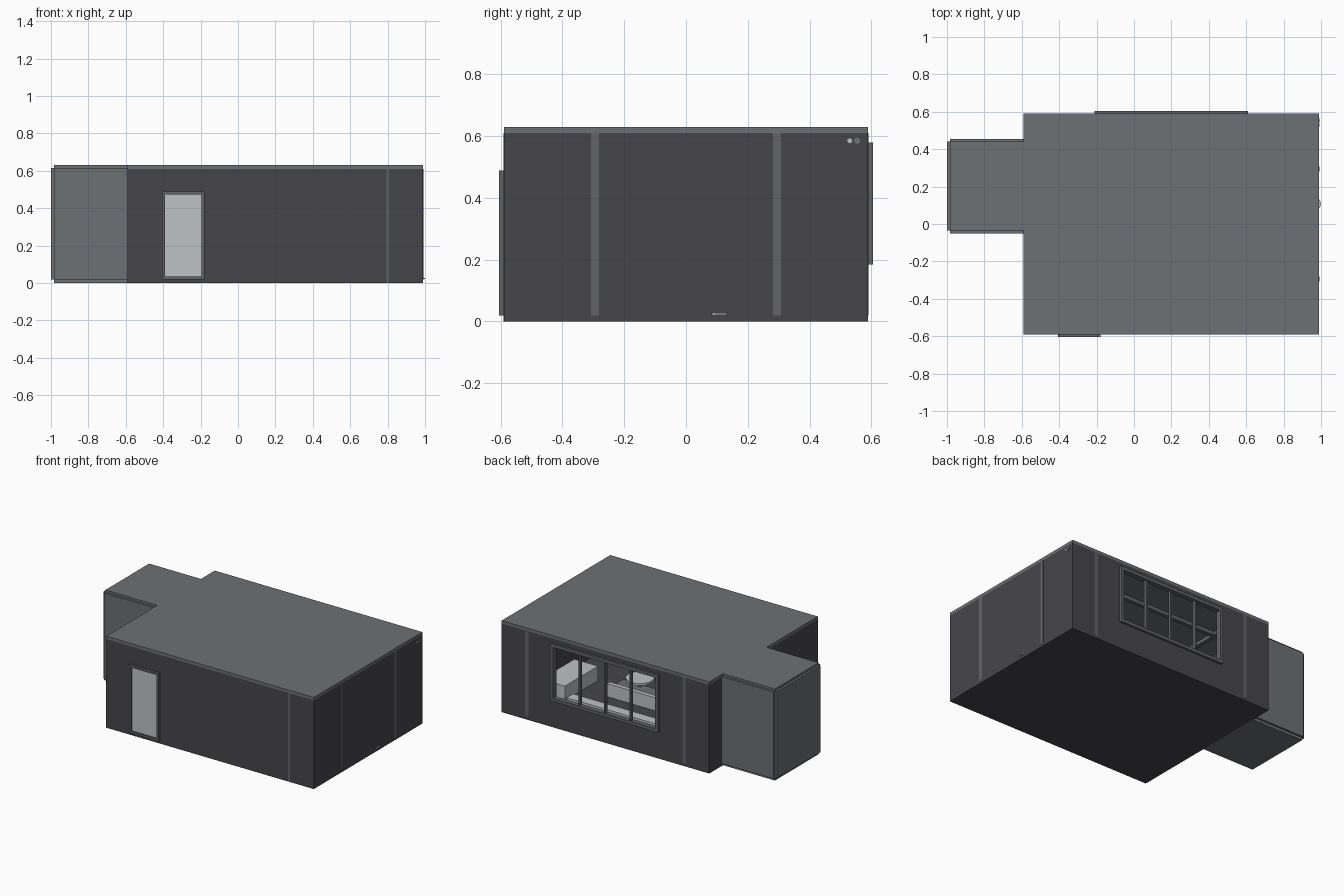
import bpy
import math

old = bpy.data.objects.get("Cube")
if old:
    bpy.data.objects.remove(old, do_unlink=True)


def material(name, r, g, b):
    m = bpy.data.materials.new(name)
    m.use_nodes = True
    m.diffuse_color = (r, g, b, 1)
    bsdf = next(n for n in m.node_tree.nodes if n.type == 'BSDF_PRINCIPLED')
    bsdf.inputs["Base Color"].default_value = (r, g, b, 1)
    return m


DARK = material("dark wall", 0.062, 0.06, 0.068)
GREY = material("panel grey", 0.152, 0.164, 0.174)
TRIM = material("trim grey", 0.12, 0.125, 0.13)
LIGHT = material("light grey", 0.52, 0.54, 0.55)


def finish(ob, name, mat):
    ob.name = name
    ob.data.materials.append(mat)
    return ob


def box(name, x, y, z, mat):
    """Box from (low, high) spans along each axis."""
    spans = (x, y, z)
    bpy.ops.mesh.primitive_cube_add(size=1, location=[(a + b) / 2 for a, b in spans])
    ob = bpy.context.object
    for v in ob.data.vertices:
        for i, (a, b) in enumerate(spans):
            v.co[i] *= b - a
    return finish(ob, name, mat)


def disc(name, radius, depth, loc, mat, rot=(0, 0, 0)):
    bpy.ops.mesh.primitive_cylinder_add(vertices=24, radius=radius, depth=depth,
                                        location=loc, rotation=rot)
    ob = finish(bpy.context.object, name, mat)
    bpy.ops.object.shade_smooth_by_angle()
    return ob


def frame(name, x, z, y, width, mat):
    """Rectangular frame lying in the XZ plane."""
    (x0, x1), (z0, z1) = x, z
    box(name + "_bottom", x, y, (z0, z0 + width), mat)
    box(name + "_top", x, y, (z1 - width, z1), mat)
    for side, a in (("right", x0), ("left", x1 - width)):
        box(name + "_" + side, (a, a + width), y, (z0 + width, z1 - width), mat)


# Main room shell
X0, X1, Y, H, T = -0.59, 0.99, 0.59, 0.61, 0.02
WX, WZ = (-0.19, 0.59), (0.205, 0.56)
box("floor", (X0, X1), (-Y, Y), (0, T), DARK)
box("roof", (X0, X1), (-Y, Y), (H, H + T), GREY)
box("front_wall", (X0, X1), (-Y, T - Y), (T, H), DARK)
box("left_wall", (X1 - T, X1), (T - Y, Y - T), (T, H), DARK)
box("right_wall", (X0, X0 + T), (T - Y, Y - T), (T, H), DARK)

# Back wall around the window opening
BACK = (Y - T, Y)
box("back_wall_right", (X0, WX[0]), BACK, (T, H), DARK)
box("back_wall_left", (WX[1], X1), BACK, (T, H), DARK)
box("back_wall_sill", WX, BACK, (T, WZ[0]), DARK)
box("back_wall_lintel", WX, BACK, (WZ[1], H), DARK)

# Window frame and mullions
frame("window_frame", (-0.21, 0.61), (0.185, 0.58), (Y - T, 0.605), 0.022, TRIM)
for i in range(1, 4):
    x = WX[0] + i * (WX[1] - WX[0]) / 4
    box("window_mullion", (x - 0.006, x + 0.006), (0.575, 0.597), WZ, TRIM)

# Door
frame("door_frame", (-0.405, -0.18), (0.02, 0.488), (-0.605, -Y), 0.015, TRIM)
box("door_panel", (-0.39, -0.195), (-0.596, -Y), (0.035, 0.473), LIGHT)

# Structural posts, flush in the walls, and ceiling beams
E, P = 0.0006, 0.013
for x in (-0.4, 0.8):
    box("back_post", (x - P, x + P), (Y - T - 0.01, Y + E), (T, H), TRIM)
    box("ceiling_beam_cross", (x - P, x + P), (T - Y, Y - T), (H - 0.025, H), TRIM)
box("front_post", (0.795, 0.808), (-Y - E, T - Y), (0, H), TRIM)
for y in (-0.295, 0.295):
    box("left_post", (X1 - T, X1 + E), (y - P, y + P), (T, H), TRIM)
    box("ceiling_beam_long", (X0 + T, X1 - T), (y - P, y + P), (H - 0.025, H), TRIM)

# Side extension: three overlapping blocks leave notched edges
box("annex_core", (-0.985, X0), (-0.035, 0.44), (0, H + T), GREY)
box("annex_side_panels", (-0.985, X0), (-0.05, 0.455), (0.018, 0.615), GREY)
box("annex_end_panel", (-1.0, -0.985), (-0.035, 0.44), (0.018, 0.615), GREY)

# Small wall fittings
disc("wall_port", 0.036, 0.006, (0.963, 0.108, 0.024), LIGHT)
for y, r, mat in ((0.53, 0.008, LIGHT), (0.554, 0.01, GREY)):
    disc("wall_vent", r, 0.004, (X1 + 0.001, y, 0.585), mat, (0, math.pi / 2, 0))

# Furniture seen inside
box("bed", (0.74, 0.92), (-0.1, 0.26), (T, 0.12), LIGHT)
box("low_bench", (0.0, 0.72), (0.2, 0.27), (T, 0.05), LIGHT)
box("couch_seat", (0.12, 0.56), (-0.12, 0.03), (T, 0.07), GREY)
box("couch_back", (0.12, 0.56), (0.03, 0.06), (T, 0.11), LIGHT)
disc("round_table", 0.09, 0.015, (0.42, -0.1, 0.12), LIGHT)
disc("table_leg", 0.015, 0.1, (0.42, -0.1, 0.07), GREY)
